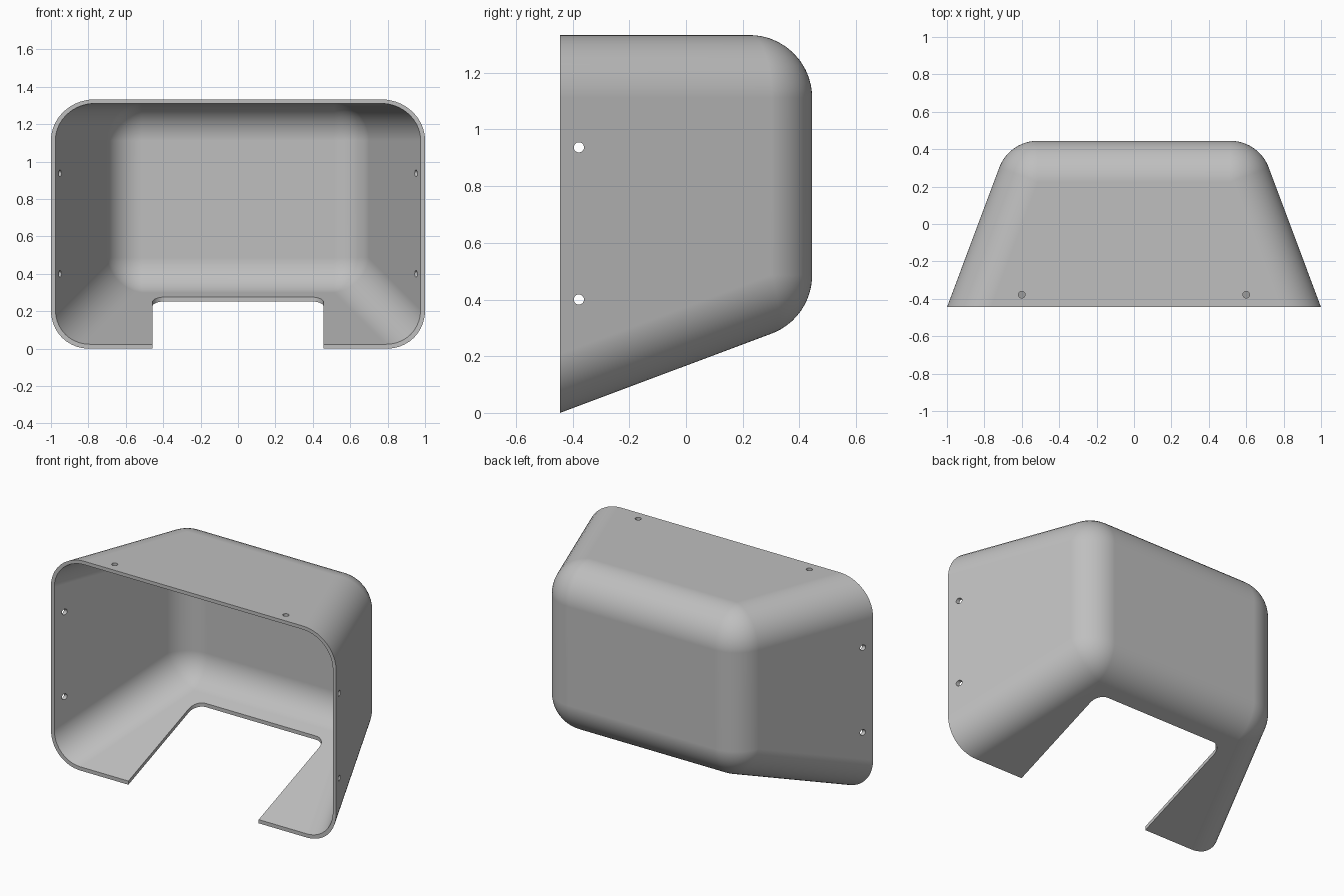
import bpy, bmesh, math
from mathutils import Vector

if "Cube" in bpy.data.objects:
    bpy.data.objects.remove(bpy.data.objects["Cube"], do_unlink=True)

HALF_DEPTH, HEIGHT = 0.445, 1.333
SLOPE = 0.3745            # taper of the sides and floor
RADIUS, WALL = 0.22, 0.022
STEPS = 12

grey = bpy.data.materials.new("housing grey")
grey.use_nodes = True
COLOUR = (0.52, 0.52, 0.52, 1)
grey.diffuse_color = COLOUR
grey.node_tree.nodes["Principled BSDF"].inputs["Base Color"].default_value = COLOUR


def make_object(name, bm):
    bmesh.ops.recalc_face_normals(bm, faces=bm.faces)
    mesh = bpy.data.meshes.new(name)
    bm.to_mesh(mesh)
    bm.free()
    obj = bpy.data.objects.new(name, mesh)
    bpy.context.collection.objects.link(obj)
    mesh.materials.append(grey)
    return obj


def rounded_body(name, radius, front_y=None):
    """Tapered box with rolling-ball fillets: hull of one sphere patch per corner."""
    bm = bmesh.new()
    s = math.sqrt(1 + SLOPE ** 2)
    for y, ny in ((-0.9, -1), (HALF_DEPTH - RADIUS, 1)):
        inset = SLOPE * (y + HALF_DEPTH) + RADIUS * s
        for side in (-1, 1):
            for top in (False, True):
                centre = Vector((side * (1 - inset), y, HEIGHT - RADIUS if top else inset))
                n_side = Vector((side, SLOPE, 0)).normalized()
                n_vert = Vector((0, 0, 1)) if top else Vector((0, SLOPE, -1)).normalized()
                n_end = Vector((0, ny, 0))
                for i in range(STEPS + 1):
                    for j in range(STEPS + 1 - i):
                        d = n_side * i + n_vert * j + n_end * (STEPS - i - j)
                        bm.verts.new(centre + radius * d.normalized())
    bmesh.ops.convex_hull(bm, input=bm.verts)
    bmesh.ops.dissolve_limit(bm, angle_limit=math.radians(0.4), verts=bm.verts, edges=bm.edges)
    # Trim the front flat
    if front_y is not None:
        cut = bmesh.ops.bisect_plane(bm, geom=bm.verts[:] + bm.edges[:] + bm.faces[:],
                                     plane_co=(0, front_y, 0), plane_no=(0, -1, 0),
                                     clear_outer=True)
        rim = [e for e in cut["geom_cut"] if isinstance(e, bmesh.types.BMEdge)]
        bmesh.ops.contextual_create(bm, geom=rim)
    return make_object(name, bm)


def prism(name, outline, offset):
    """Extrude a closed outline along an offset."""
    bm = bmesh.new()
    face = bm.faces.new([bm.verts.new(p) for p in outline])
    ext = bmesh.ops.extrude_face_region(bm, geom=[face], use_keep_orig=True)
    bmesh.ops.translate(bm, vec=offset,
                        verts=[v for v in ext["geom"] if isinstance(v, bmesh.types.BMVert)])
    return make_object(name, bm)


def circle(u, v, r, steps=24):
    return [(u + r * math.cos(2 * math.pi * i / steps),
             v + r * math.sin(2 * math.pi * i / steps)) for i in range(steps)]


housing = rounded_body("housing_shell", RADIUS, -HALF_DEPTH)
cutters = [rounded_body("cavity_cutter", RADIUS - WALL)]

# Floor notch, open to the front with rounded rear corners
half_w, back, r = 0.457, 0.23, 0.07
notch = [(-half_w, -0.8), (half_w, -0.8)]
for cx, start in ((half_w - r, 0), (r - half_w, 90)):
    for i in range(9):
        a = math.radians(start + i * 90 / 8)
        notch.append((cx + r * math.cos(a), back - r + r * math.sin(a)))
cutters.append(prism("notch_cutter", [(x, y, -0.3) for x, y in notch], (0, 0, 0.85)))

# Screw holes: two through each side, two through the top
for z in (0.4, 0.937):
    cutters.append(prism("side_hole_cutter",
                         [(-1.2, y, w) for y, w in circle(-0.378, z, 0.018)], (2.4, 0, 0)))
for x in (-0.6, 0.6):
    cutters.append(prism("top_hole_cutter",
                         [(u, y, 1.2) for u, y in circle(x, -0.378, 0.018)], (0, 0, 0.3)))

bpy.ops.object.select_all(action='DESELECT')
bpy.context.view_layer.objects.active = housing
housing.select_set(True)
for cutter in cutters:
    mod = housing.modifiers.new("cut", 'BOOLEAN')
    mod.operation = 'DIFFERENCE'
    mod.solver = 'EXACT'
    mod.object = cutter
    bpy.ops.object.modifier_apply(modifier=mod.name)
    bpy.data.objects.remove(cutter, do_unlink=True)

# Smooth fillets, crisp rims, flat panels
bpy.ops.object.shade_smooth_by_angle(angle=math.radians(30))
weighted = housing.modifiers.new("panel_normals", 'WEIGHTED_NORMAL')
weighted.keep_sharp = True
